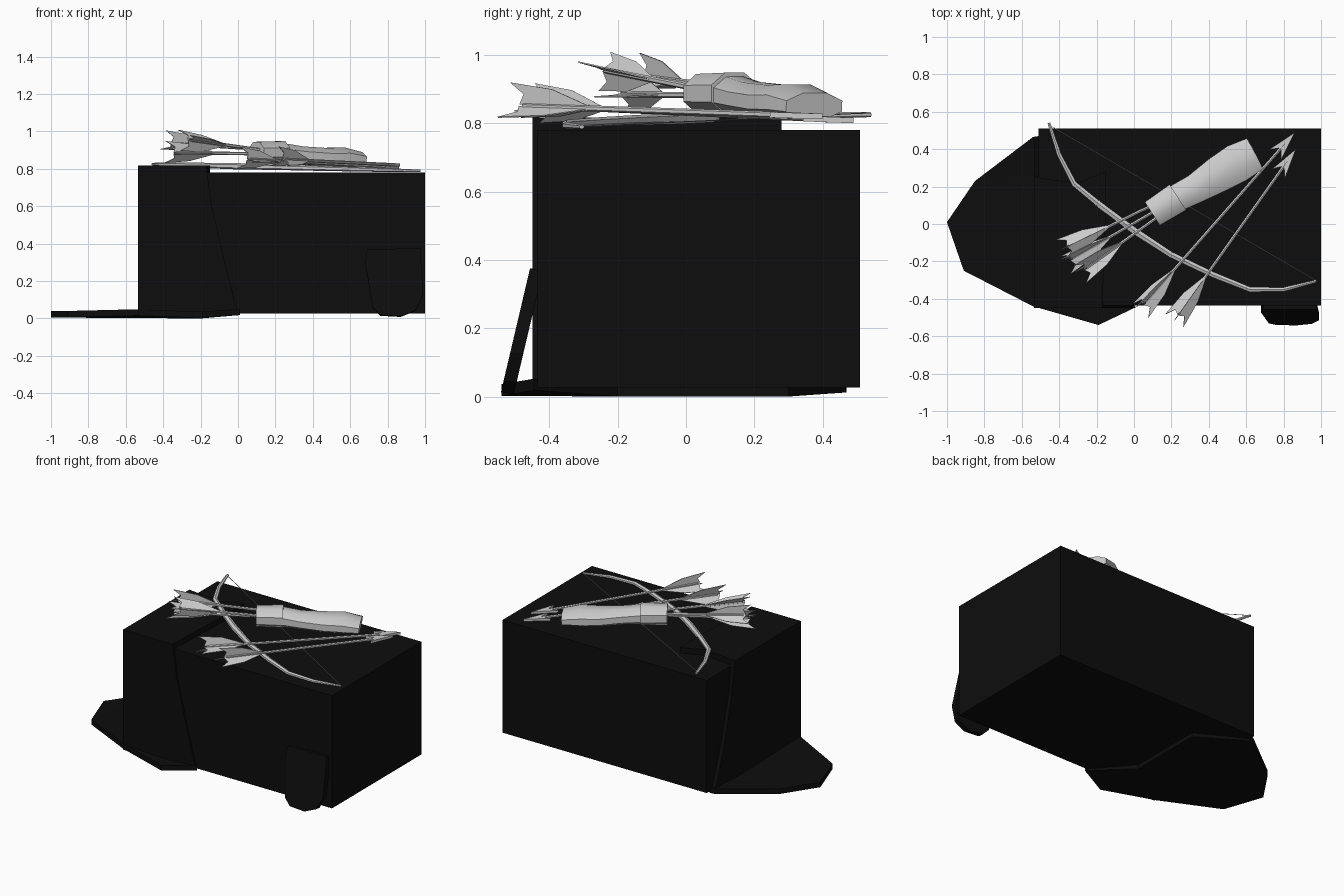
import bpy, bmesh, math
from mathutils import Vector

if "Cube" in bpy.data.objects:
    bpy.data.objects.remove(bpy.data.objects["Cube"])

dark = bpy.data.materials.new("dark")
dark.diffuse_color = (0.004, 0.004, 0.004, 1)
dark.use_nodes = True
dark.node_tree.nodes["Principled BSDF"].inputs["Base Color"].default_value = dark.diffuse_color


def finish(name, bm, mat=None, smooth=None):
    bmesh.ops.recalc_face_normals(bm, faces=bm.faces[:])
    me = bpy.data.meshes.new(name)
    bm.to_mesh(me)
    bm.free()
    ob = bpy.data.objects.new(name, me)
    bpy.context.collection.objects.link(ob)
    if mat:
        me.materials.append(mat)
    if smooth:
        bpy.ops.object.select_all(action='DESELECT')
        ob.select_set(True)
        bpy.context.view_layer.objects.active = ob
        bpy.ops.object.shade_smooth_by_angle(angle=math.radians(smooth))
    return ob


def add_prism(bm, pts, vec):
    f = bm.faces.new([bm.verts.new(p) for p in pts])
    r = bmesh.ops.extrude_face_region(bm, geom=[f])
    bmesh.ops.translate(bm, vec=vec, verts=[v for v in r['geom'] if isinstance(v, bmesh.types.BMVert)])


def prism(name, pts, vec, mat=None):
    bm = bmesh.new()
    add_prism(bm, pts, vec)
    bmesh.ops.triangulate(bm, faces=[f for f in bm.faces if len(f.verts) > 4])
    return finish(name, bm, mat)


def add_tube(bm, path, n):
    """path: (centre, half width, half height) per ring"""
    rings = []
    c = [Vector(p[0]) for p in path]
    for i, (_, w, h) in enumerate(path):
        t = (c[min(i + 1, len(c) - 1)] - c[max(i - 1, 0)]).normalized()
        side = t.cross(Vector((0, 0, 1))).normalized()
        up = side.cross(t)
        rings.append([bm.verts.new(c[i] + side * w * math.cos(a) + up * h * math.sin(a))
                      for a in [2 * math.pi * (k + 0.5) / n for k in range(n)]])
    for a, b in zip(rings, rings[1:]):
        for k in range(n):
            bm.faces.new((a[k], a[(k + 1) % n], b[(k + 1) % n], b[k]))
    bm.faces.new(rings[0])
    bm.faces.new(rings[-1])


def tube(name, path, n, smooth=40):
    bm = bmesh.new()
    add_tube(bm, path, n)
    return finish(name, bm, None, smooth)


def arrow(name, tail, tip, head=True, roll=0.0):
    """shaft, three swept vanes and a barbed head"""
    tail, tip = Vector(tail), Vector(tip)
    t = (tip - tail).normalized()
    side = t.cross(Vector((0, 0, 1))).normalized()
    up = side.cross(t)
    bm = bmesh.new()
    add_tube(bm, [(tail, .009, .009), (tip - t * (.08 if head else 0), .009, .009)], 6)
    for k in range(3):
        a = roll + math.pi / 2 + k * 2 * math.pi / 3
        d = side * math.cos(a) + up * math.sin(a)
        e = t.cross(d) * 0.004
        prof = [(.24, .005), (.10, .052), (-.05, .068), (.0, .035), (-.015, .004)]
        add_prism(bm, [tail + t * x + d * r - e / 2 for x, r in prof], e)
    if head:
        prof = [(0, 0), (-.16, .042), (-.11, 0), (-.16, -.042)]
        add_prism(bm, [tip + t * x + side * r - up * .008 for x, r in prof], up * .016)
    return finish(name, bm)


# Chest block
x0, x1, y0, y1, z0, z1 = -.51, 1, -.435, .51, .027, .78
prism("box", [(x0, y0, z0), (x1, y0, z0), (x1, y1, z0), (x0, y1, z0)], (0, 0, z1 - z0), dark)

# Cloth: top, front drop, side drop, spread on the floor
prism("cloth_top", [(-.535, -.45, .775), (-.17, -.45, .775), (-.15, .05, .775), (-.15, .28, .775),
                    (-.3, .22, .775), (-.535, .25, .775)], (0, 0, .042), dark)
prism("cloth_front", [(-.535, -.45, .015), (0, -.45, .027), (-.07, -.45, .3), (-.14, -.45, .6),
                      (-.17, -.45, .815), (-.535, -.45, .815)], (0, .03, 0), dark)
prism("cloth_side", [(-.535, -.45, .015), (-.535, .46, .015), (-.535, .36, .3), (-.535, .28, .6),
                     (-.535, .25, .815), (-.535, -.45, .815)], (.03, 0, 0), dark)
prism("cloth_floor", [(-1, .01, .006), (-.91, -.25, .006), (-.54, -.44, .015), (-.19, -.54, .002),
                      (.01, -.445, .018), (-.2, -.2, .0), (-.2, .3, .0), (-.51, .47, .012),
                      (-.54, .465, .012), (-.85, .23, .004)], (0, 0, .034), dark)

# Rounded board leaning on the front
outline = [(.69, .37), (.975, .375), (.99, .13), (.95, .045), (.87, .012), (.76, .018), (.72, .06), (.68, .3)]
prism("leaning_board", [(x, -.54 + .235 * (z - .02), z) for x, z in outline], (0, .038, -.004), dark)

# Bow and string
pts = [(-.455, .54), (-.40, .37), (-.32, .215), (-.18, .1), (0, -.035), (.2, -.165), (.42, -.27),
       (.62, -.35), (.80, -.35), (.975, -.305)]
rad = [.009, .013, .016, .018, .021, .018, .017, .015, .013, .008]
bow = [((x, y, .825 - .036 * (x + .455) / 1.43), r, r * .8) for (x, y), r in zip(pts, rad)]
tube("bow", bow, 6)
tube("bow_string", [((-.455, .53, .83), .002, .002), ((.97, -.3, .79), .002, .002)], 4)

# Quiver: collar and body
tube("quiver_collar", [((.098, .055, .887), .08, .062), ((.235, .143, .887), .088, .066)], 8)
tube("quiver_body", [((.225, .137, .884), .078, .058), ((.33, .19, .872), .085, .052),
                     ((.45, .265, .862), .104, .054), ((.55, .325, .862), .113, .056),
                     ((.645, .375, .85), .1, .042)], 8)

# Arrows in the quiver, then loose arrows
for i, (tail, tip) in enumerate([((-.345, -.115, .935), (.2, .15, .9)),
                                 ((-.33, -.185, .885), (.2, .12, .88)),
                                 ((-.255, -.235, .955), (.2, .09, .89))]):
    arrow(f"quiver_arrow_{i + 1}", tail, tip, False, .4 * i)
arrow("loose_arrow_1", (.06, -.42, .85), (.86, .49, .808), True, .3)
arrow("loose_arrow_2", (.245, -.475, .85), (.865, .40, .82), True, 0)
